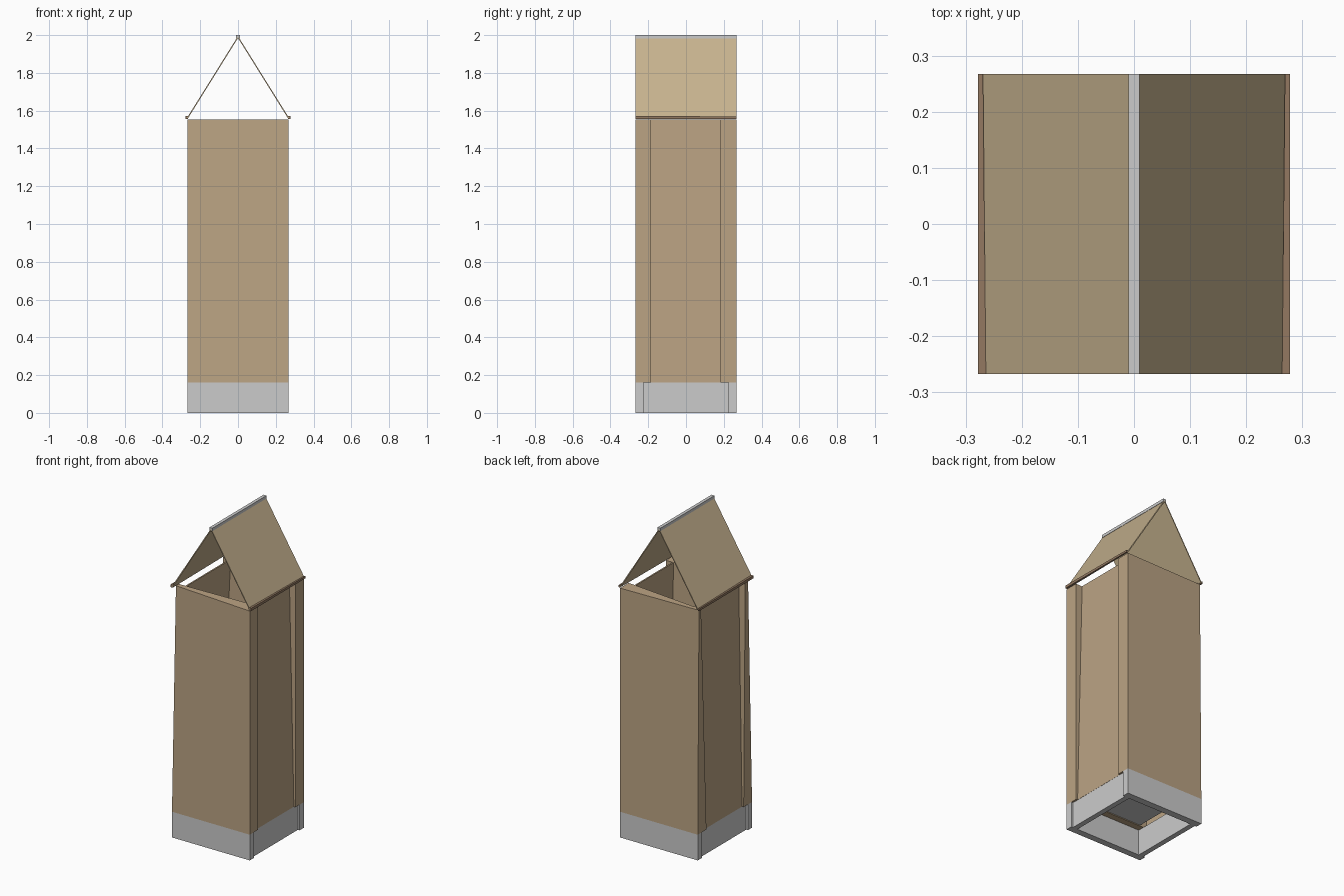
import bpy, bmesh

if "Cube" in bpy.data.objects:
    bpy.data.objects.remove(bpy.data.objects["Cube"])


def material(name, rgb):
    m = bpy.data.materials.new(name)
    m.diffuse_color = (*rgb, 1)
    m.use_nodes = True
    m.node_tree.nodes["Principled BSDF"].inputs["Base Color"].default_value = m.diffuse_color
    return m


WALL = material("wall_board", (0.50, 0.37, 0.23))
ROOF = material("roof_board", (0.56, 0.44, 0.27))
EAVE = material("eave_wood", (0.29, 0.19, 0.12))


def build(name, bm, mat=None):
    bmesh.ops.recalc_face_normals(bm, faces=bm.faces)
    me = bpy.data.meshes.new(name)
    bm.to_mesh(me)
    bm.free()
    ob = bpy.data.objects.new(name, me)
    bpy.context.collection.objects.link(ob)
    if mat:
        me.materials.append(mat)
    return ob


def box(name, x, y, z, mat=None, warp=None):
    """Box from three (min, max) ranges, with an optional corner warp."""
    bm = bmesh.new()
    bmesh.ops.create_cube(bm, size=1)
    for v in bm.verts:
        side = [c > 0 for c in v.co]
        v.co = (x[side[0]], y[side[1]], z[side[2]])
        if warp:
            warp(v.co, side)
    return build(name, bm, mat)


def extrude_y(name, profile, y0, y1, mat):
    """Prism along y from an (x, z) profile."""
    bm = bmesh.new()
    face = bm.faces.new([bm.verts.new((x, y0, z)) for x, z in profile])
    ext = bmesh.ops.extrude_face_region(bm, geom=[face])
    moved = [g for g in ext["geom"] if isinstance(g, bmesh.types.BMVert)]
    bmesh.ops.translate(bm, verts=moved, vec=(0, y1 - y0, 0))
    return build(name, bm, mat)


X, Y = 0.268, 0.267
BASE, TOP = 0.16, 1.553


# Thick end walls, slightly warped at the upper left corner
def warp_front(co, s):
    if s[2] and not s[0]:
        co.y = -0.2 if s[1] else -0.228


def warp_back(co, s):
    if s[2] and not s[0]:
        co.y = 0.255 if s[1] else 0.235


box("front_wall", (-X, X), (-Y, -0.185), (BASE, TOP), WALL, warp_front)
box("back_wall", (-X, X), (0.182, Y), (BASE, TOP), WALL, warp_back)

# Grey plinth ends
box("front_plinth", (-X, X), (-Y, -0.226), (0, BASE))
box("back_plinth", (-X, X), (0.224, Y), (0, BASE))

# Inner floor
box("floor_plate", (-0.2, 0.2), (-0.19, 0.19), (BASE + 0.005, BASE + 0.025))

for s, side in ((-1, "left"), (1, "right")):
    # Thin side walls, leaning inward from the plinth to the top
    def lean(co, c, s=s):
        if not c[2]:
            co.x += s * 0.033

    box(side + "_wall", sorted((s * 0.215, s * 0.224)), (-0.205, 0.24), (BASE, TOP), WALL, lean)
    box(side + "_plinth", sorted((s * 0.224, s * 0.256)), (-0.23, 0.23), (0, BASE))

    # Roof slope
    extrude_y(side + "_roof",
              [(s * 0.27, 1.562), (s * 0.003, 1.99), (s * -0.001, 1.986), (s * 0.265, 1.559)],
              -Y, Y, ROOF)

    # Eave batten, a little wider at the front
    def warp_eave(co, c, s=s):
        if abs(co.x) < 0.272 and not c[1]:
            co.x -= s * 0.005
        if c[2] and not c[1]:
            co.z += 0.004

    box(side + "_eave", sorted((s * 0.269, s * 0.278)), (-Y, Y), (1.556, 1.569), EAVE, warp_eave)

# Grey ridge cap
box("ridge_cap", (-0.01, 0.01), (-Y, Y), (1.982, 2.0))
